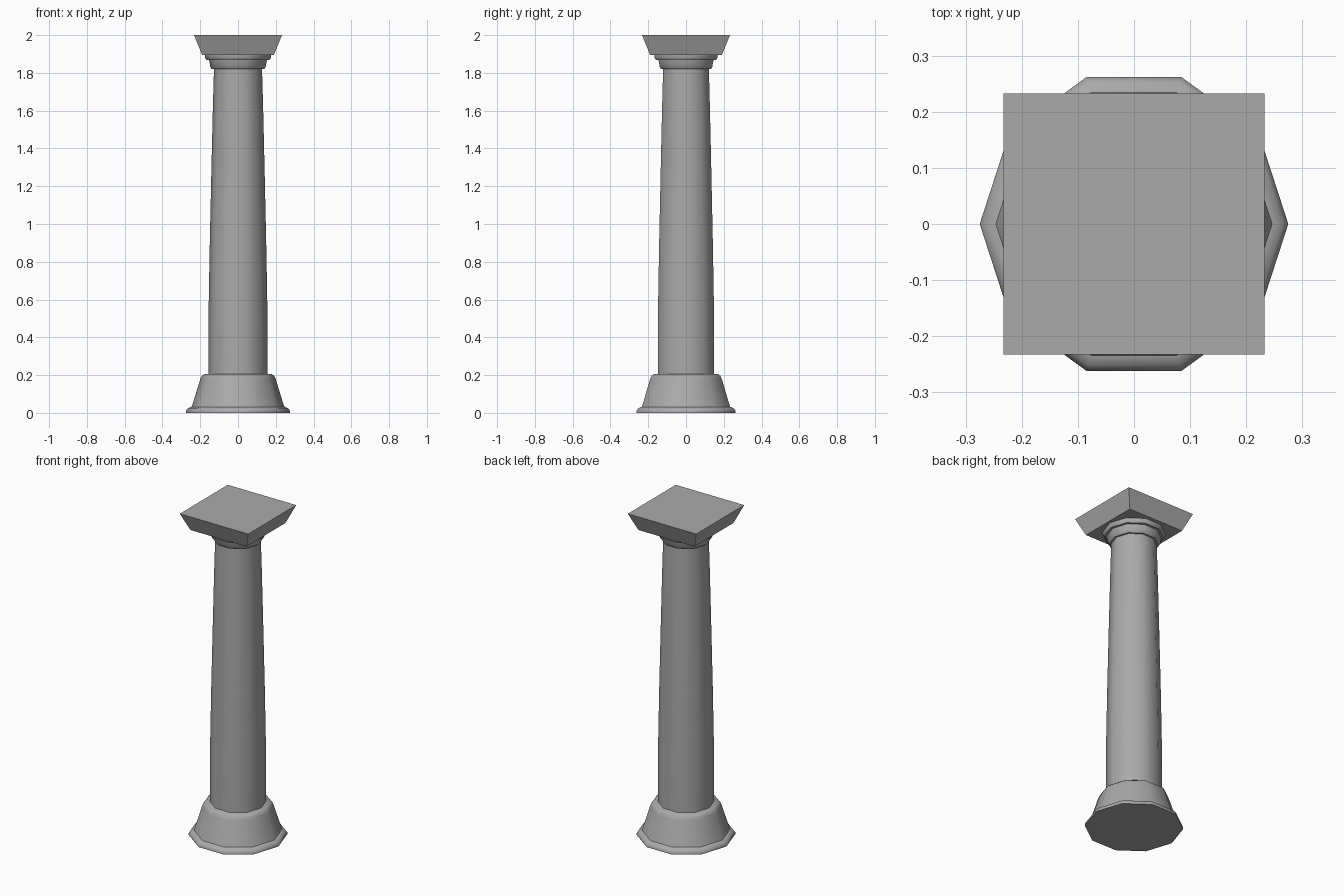
import bpy
import bmesh
from math import cos, sin, pi, radians

cube = bpy.data.objects.get("Cube")
if cube:
    bpy.data.objects.remove(cube)

stone = bpy.data.materials.new("grey_stone")
stone.use_nodes = True
COLOUR = (0.4, 0.4, 0.4, 1)
stone.diffuse_color = COLOUR
stone.node_tree.nodes["Principled BSDF"].inputs["Base Color"].default_value = COLOUR


def stack(name, profile, sides=10, turn=0.0, smooth=True):
    """Closed solid from (radius, height) rings, with a corner at angle turn."""
    bm = bmesh.new()
    rings = []
    for r, z in profile:
        angles = [turn + 2 * pi * i / sides for i in range(sides)]
        rings.append([bm.verts.new((r * cos(a), r * sin(a), z)) for a in angles])
    for low, high in zip(rings, rings[1:]):
        for i in range(sides):
            j = (i + 1) % sides
            bm.faces.new((low[i], low[j], high[j], high[i]))
    bm.faces.new(rings[0][::-1])
    bm.faces.new(rings[-1])
    mesh = bpy.data.meshes.new(name)
    bm.to_mesh(mesh)
    bm.free()
    mesh.materials.append(stone)
    obj = bpy.data.objects.new(name, mesh)
    bpy.context.collection.objects.link(obj)
    if smooth:
        bpy.ops.object.select_all(action="DESELECT")
        obj.select_set(True)
        bpy.context.view_layer.objects.active = obj
        bpy.ops.object.shade_smooth_by_angle(angle=radians(40))
    return obj


# Ten-sided foot with a sloping lip and a flared bell
stack("base_lip", [(0.275, 0), (0.275, 0.012), (0.265, 0.025), (0.247, 0.032)])
stack("base_bell", [(0.247, 0.03), (0.241, 0.045), (0.2, 0.178),
                    (0.193, 0.195), (0.178, 0.206)])

# Gently swelling, tapered shaft
stack("shaft", [(0.157, 0.2), (0.157, 0.45), (0.154, 0.65), (0.149, 0.92),
                (0.141, 1.28), (0.133, 1.62), (0.127, 1.83)])

# Stepped neck mouldings
stack("neck_lower_ring", [(0.138, 1.82), (0.146, 1.83), (0.153, 1.868)])
stack("neck_upper_ring", [(0.167, 1.868), (0.175, 1.88), (0.175, 1.897)])

# Square slab that widens upward
stack("top_slab", [(0.19 * 2 ** 0.5, 1.895), (0.233 * 2 ** 0.5, 2)],
      sides=4, turn=pi / 4, smooth=False)
